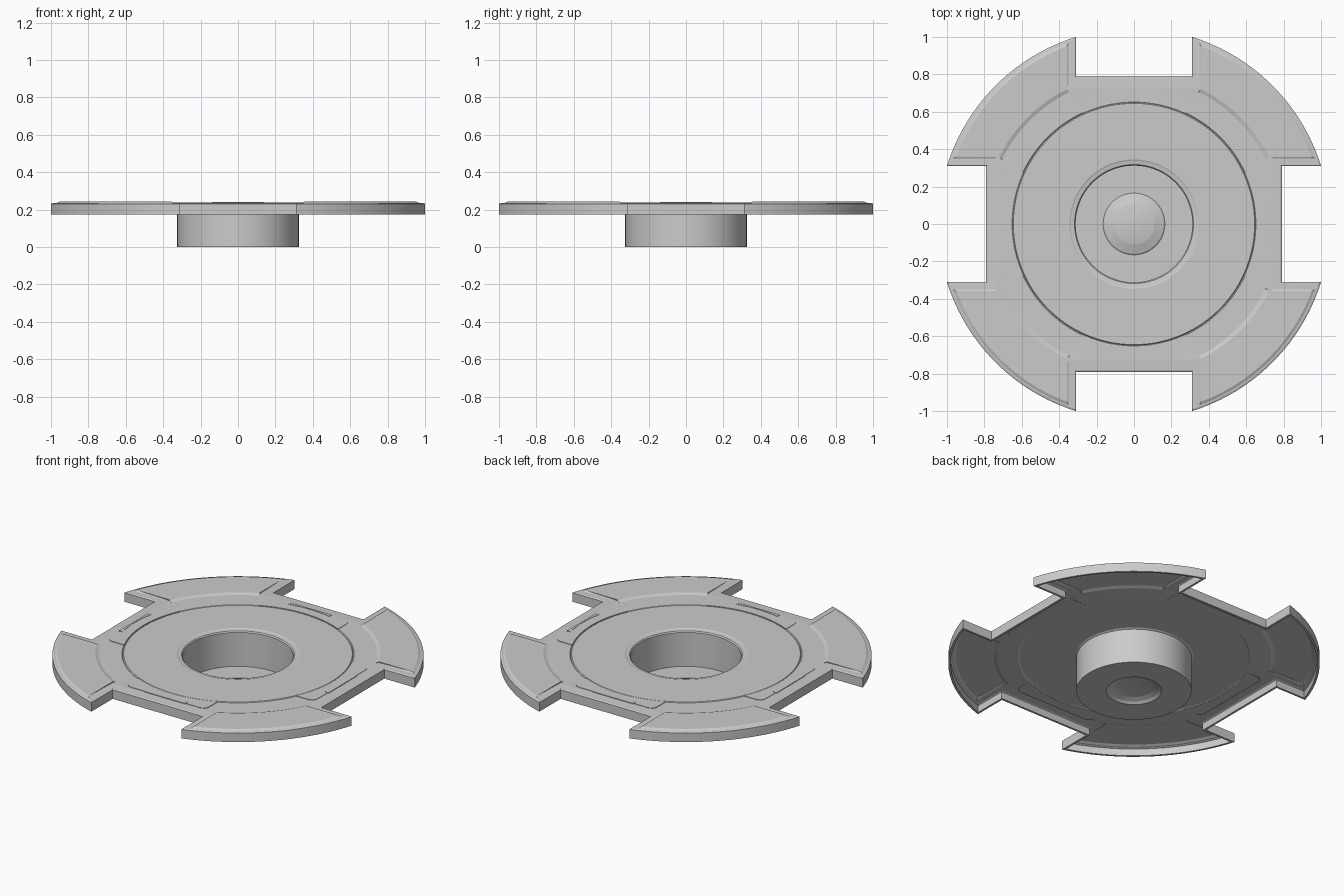
import bpy, bmesh
from math import sin, cos, asin, pi, radians

if "Cube" in bpy.data.objects:
    bpy.data.objects.remove(bpy.data.objects["Cube"])

NB, NA = 16, 20   # points per notch edge / per lobe arc
T = .013          # sheet thickness


def lin(a, b, n):
    return [a + (b - a) * i / (n - 1) for i in range(n)]


def four_fold(quad):
    # repeat one quarter outline around z
    pts = []
    for k in range(4):
        c, s = round(cos(k * pi / 2)), round(sin(k * pi / 2))
        pts += [(x * c - y * s, x * s + y * c, z) for x, y, z in quad]
    return pts


def notched(R, a, d, z, zn):
    # circle of radius R with four notches: half width a, floor at distance d
    t = asin(a / R)
    quad = [(d, y, zn) for y in lin(-a, a, NB)]
    quad += [(R * cos(u), R * sin(u), z) for u in lin(t, pi / 2 - t, NA)]
    return four_fold(quad)


def circle(r, z):
    t = radians(25.5)
    ang = lin(-t, t, NB) + lin(t + .01, pi / 2 - t - .01, NA)
    return four_fold([(r * cos(u), r * sin(u), z) for u in ang])


def finish(name, bm, angle):
    bmesh.ops.recalc_face_normals(bm, faces=bm.faces)
    me = bpy.data.meshes.new(name)
    bm.to_mesh(me)
    bm.free()
    ob = bpy.data.objects.new(name, me)
    bpy.context.collection.objects.link(ob)
    bpy.ops.object.select_all(action='DESELECT')
    ob.select_set(True)
    bpy.context.view_layer.objects.active = ob
    bpy.ops.object.shade_smooth_by_angle(angle=radians(angle))
    return ob


# pressed sheet, underside and topside listed as one closed run of loops
outline = [(1.047, .31, .79, .175, .175),
           (1.047, .31, .79, .231, .231),
           (1.038, .316, .784, .235, .235),
           (1.030, .350, .745, .236, .236),
           (1.016, .358, .735, .243, .237),
           (.805, .358, .717, .243, .237),
           (.785, .345, .703, .236, .236)]
top_profile = [(.655, .236), (.65, .232), (.645, .237), (.345, .237), (.338, .234),
               (.318, .231), (.312, .224), (.312, T), (.165, T),
               (.158, .018), (.145, .022), (.11, .034), (.06, .042), (.02, .044)]
low_profile = [(.02, .032), (.06, .030), (.11, .023), (.14, .012), (.155, 0), (.325, 0),
               (.325, .214), (.335, .22), (.645, .223), (.655, .219)]

loops = [notched(*o) for o in outline]
loops += [circle(r, z) for r, z in top_profile]
loops += [circle(r, z) for r, z in low_profile]
cap_at = len(outline) + len(top_profile) - 1
for i, (R, a, d, z, zn) in reversed(list(enumerate(outline))):
    drop = 0 if i == 0 else T
    loops.append(notched(R - T, a + T, d - T, z - drop, zn - drop))

bm = bmesh.new()
rings = [[bm.verts.new(p) for p in lp] for lp in loops]
n = len(rings[0])
for k, lo in enumerate(rings):
    hi = rings[(k + 1) % len(rings)]
    if k == cap_at:                      # closed crown of the hub dimple
        bm.faces.new(lo)
        bm.faces.new(hi)
        continue
    for i in range(n):
        j = (i + 1) % n
        bm.faces.new((lo[i], lo[j], hi[j], hi[i]))
finish("plate_with_hub", bm, 9)


def tab(name, k, inner, x1, half, z0, z1, rad):
    # thin pad: curved inner edge, rounded outer corners, k quarter turns
    t = asin(half / inner)
    pts = [(inner * cos(u), inner * sin(u)) for u in lin(t, -t, 12)]
    pts += [(x1 - rad + rad * cos(u), -half + rad + rad * sin(u)) for u in lin(-pi / 2, 0, 6)]
    pts += [(x1 - rad + rad * cos(u), half - rad + rad * sin(u)) for u in lin(0, pi / 2, 6)]
    b = bmesh.new()
    f = b.faces.new([b.verts.new((x, y, z0)) for x, y in pts])
    ext = bmesh.ops.extrude_face_region(b, geom=[f])
    bmesh.ops.translate(b, vec=(0, 0, z1 - z0),
                        verts=[v for v in ext['geom'] if isinstance(v, bmesh.types.BMVert)])
    ob = finish(name, b, 30)
    ob.rotation_euler.z = k * pi / 2


# low pads and small ledges beside each notch
for k in range(4):
    tab(f"notch_pad_{k}", k, .652, .715, .275, .219, .239, .04)
    tab(f"notch_ledge_{k}", k, .712, .722, .14, .228, .241, .002)
